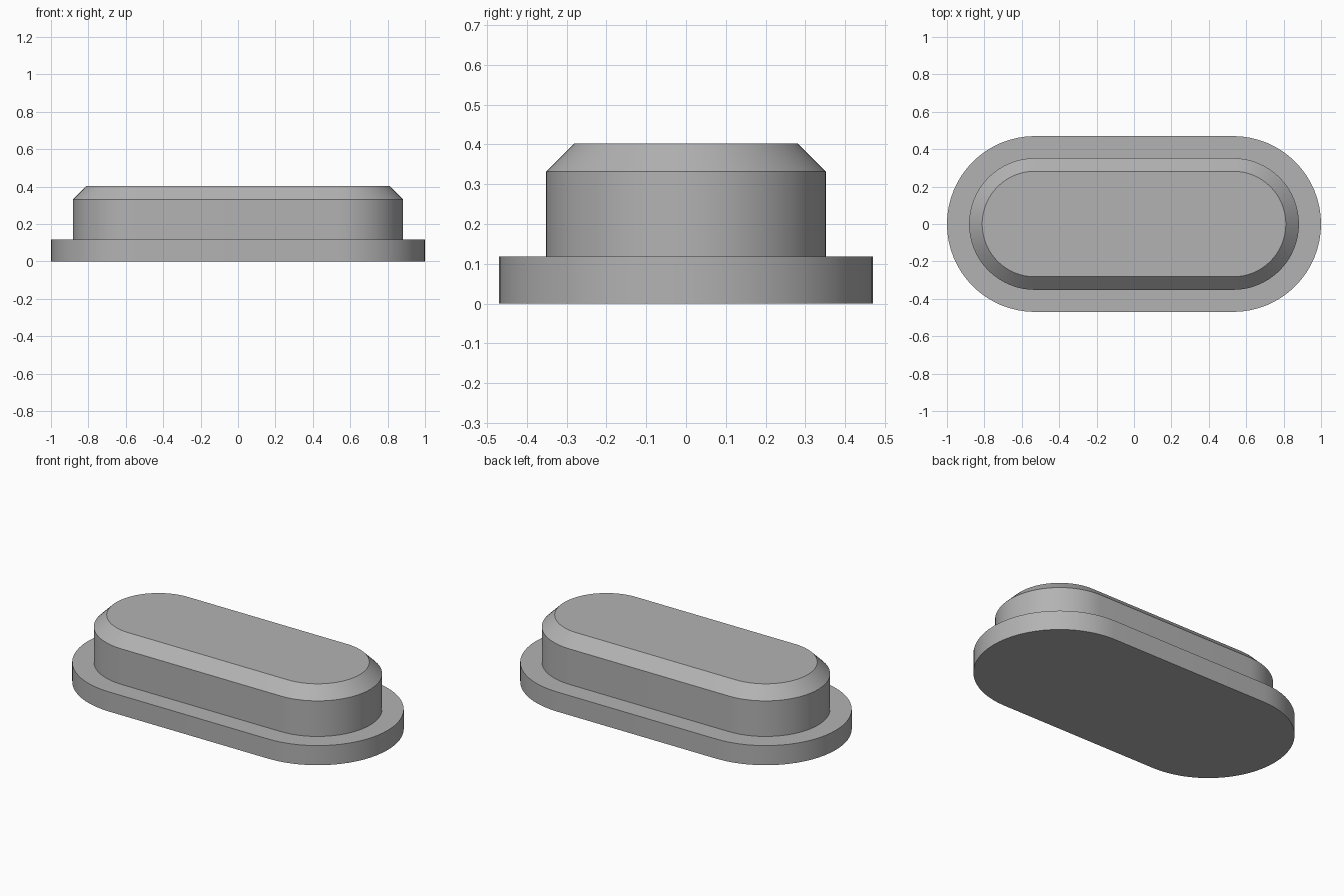
import bpy
import bmesh
import math

cube = bpy.data.objects.get("Cube")
if cube:
    bpy.data.objects.remove(cube, do_unlink=True)

HALF_STRAIGHT = 0.53   # centre of each rounded end
ARC_STEPS = 32         # segments per rounded end

# Radius and height of each outline, from the base up
PROFILE = [
    (0.47, 0.0),     # flange bottom
    (0.47, 0.118),   # flange top edge
    (0.352, 0.118),  # foot of the raised body
    (0.352, 0.332),  # start of the chamfer
    (0.282, 0.402),  # top edge
]


def stadium_ring(bm, radius, z):
    """Add the vertices of one round-ended outline."""
    ring = []
    for side in (1, -1):
        for i in range(ARC_STEPS + 1):
            a = math.pi * (i / ARC_STEPS - 0.5)
            x = side * (HALF_STRAIGHT + radius * math.cos(a))
            ring.append(bm.verts.new((x, side * radius * math.sin(a), z)))
    return ring


# Grey material
grey = bpy.data.materials.new("plain grey")
grey.use_nodes = True
colour = (0.45, 0.45, 0.45, 1.0)
grey.diffuse_color = colour
grey.node_tree.nodes["Principled BSDF"].inputs["Base Color"].default_value = colour

# Flange, raised body and chamfer as one closed solid
bm = bmesh.new()
rings = [stadium_ring(bm, r, z) for r, z in PROFILE]
for low, high in zip(rings, rings[1:]):
    for i in range(len(low)):
        j = (i + 1) % len(low)
        bm.faces.new((low[i], low[j], high[j], high[i]))
bm.faces.new(list(reversed(rings[0])))
bm.faces.new(rings[-1])
bmesh.ops.recalc_face_normals(bm, faces=bm.faces)

mesh = bpy.data.meshes.new("flanged_plug")
bm.to_mesh(mesh)
bm.free()
mesh.materials.append(grey)
plug = bpy.data.objects.new("flanged_plug", mesh)
bpy.context.collection.objects.link(plug)

# Smooth round ends, crisp rims
bpy.ops.object.select_all(action="DESELECT")
plug.select_set(True)
bpy.context.view_layer.objects.active = plug
bpy.ops.object.shade_smooth_by_angle(angle=math.radians(30))
